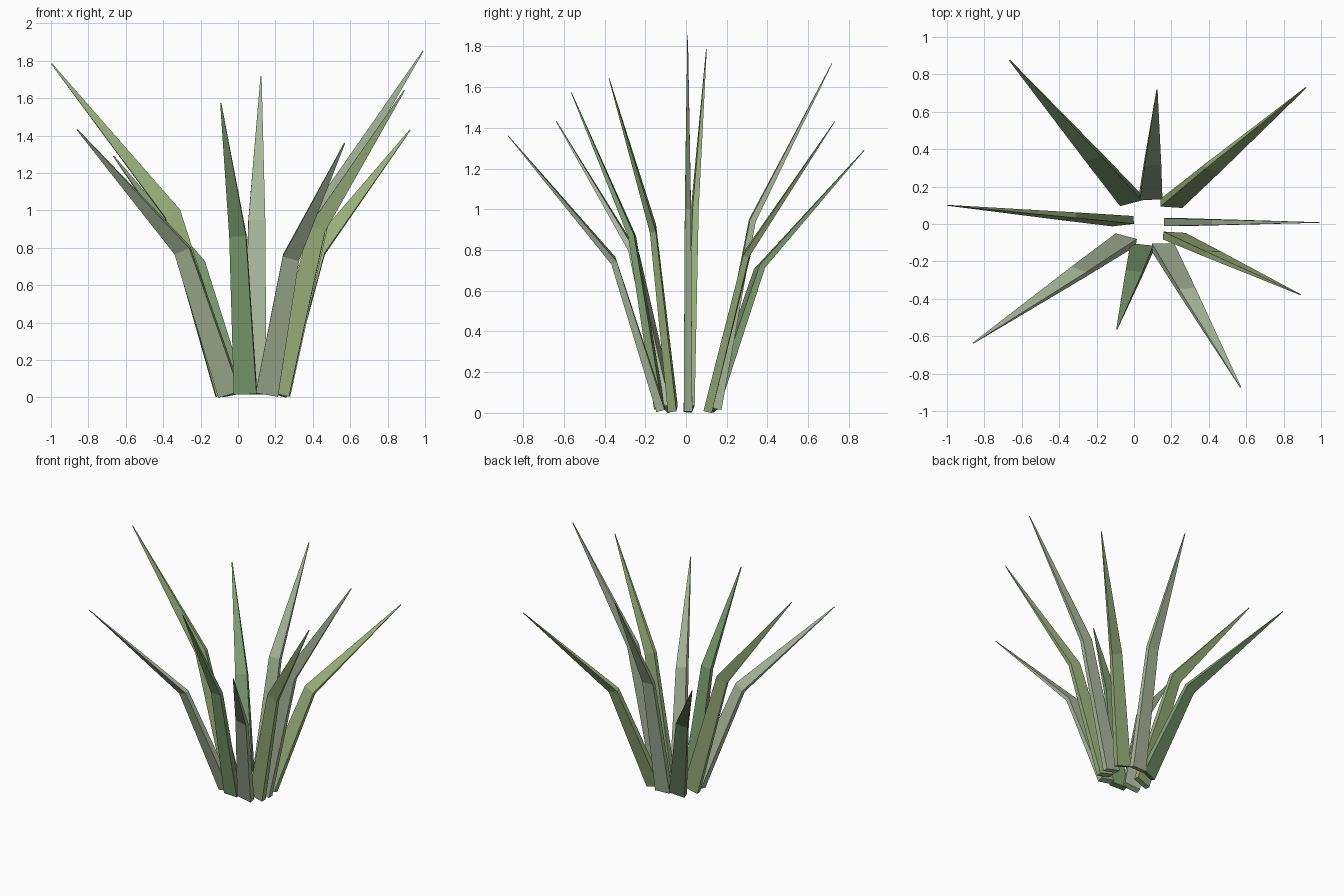
import bpy, bmesh
from math import cos, sin
from mathutils import Vector

if "Cube" in bpy.data.objects:
    bpy.data.objects.remove(bpy.data.objects["Cube"])

# Three leaf greens
GREENS = {
    "dark": (0.20, 0.33, 0.16, 1),
    "mid": (0.33, 0.44, 0.20, 1),
    "pale": (0.40, 0.48, 0.33, 1),
}
mats = {}
for key, col in GREENS.items():
    mats[key] = bpy.data.materials.new("leaf_" + key)
    mats[key].diffuse_color = col

# Rings: (width, thickness) at base, bend and tip
SIZES = [(0.122, 0.042), (0.09, 0.03), (0.006, 0.003)]


def blade(name, root, tip, twist, mat):
    """Tapered flat blade: box section swept through base, bend and tip."""
    p0 = Vector((root[0], root[1], 0.02))
    p2 = Vector(tip)
    p1 = p0.lerp(p2, 0.31)
    p1.z = p2.z * 0.55
    lower, upper = (p1 - p0).normalized(), (p2 - p1).normalized()
    tangents = [lower, (lower + upper).normalized(), upper]
    flat = Vector((cos(twist), sin(twist), 0))

    bm = bmesh.new()
    rings = []
    for p, t, (w, d) in zip((p0, p1, p2), tangents, SIZES):
        side = (flat - t * flat.dot(t)).normalized()
        depth = t.cross(side)
        rings.append([bm.verts.new(p + side * (sx * w / 2) + depth * (sy * d / 2))
                      for sx, sy in ((-1, -1), (1, -1), (1, 1), (-1, 1))])
    for a, b in zip(rings, rings[1:]):
        for i in range(4):
            j = (i + 1) % 4
            bm.faces.new((a[i], a[j], b[j], b[i]))
    bm.faces.new(rings[0][::-1])
    bm.faces.new(rings[-1])
    bmesh.ops.recalc_face_normals(bm, faces=bm.faces)

    me = bpy.data.meshes.new(name)
    bm.to_mesh(me)
    bm.free()
    me.materials.append(mats[mat])
    bpy.context.collection.objects.link(bpy.data.objects.new(name, me))


# Blades around the tuft: root xy, tip xyz, twist, green
BLADES = [
    ((-0.06, 0.015), (-0.997, 0.10, 1.785), 0.10, "mid"),
    ((-0.02, 0.13), (-0.665, 0.875, 1.29), 0.18, "dark"),
    ((0.09, 0.15), (0.123, 0.717, 1.717), 0.06, "pale"),
    ((0.20, 0.11), (0.92, 0.73, 1.43), 0.0, "mid"),
    ((0.22, 0.01), (0.99, 0.008, 1.853), 0.0, "pale"),
    ((0.215, -0.065), (0.89, -0.378, 1.643), -0.08, "mid"),
    ((0.155, -0.125), (0.57, -0.873, 1.36), -0.06, "pale"),
    ((0.04, -0.13), (-0.092, -0.563, 1.573), -0.10, "dark"),
    ((-0.045, -0.085), (-0.86, -0.637, 1.432), -0.18, "pale"),
]
for n, spec in enumerate(BLADES, 1):
    blade(f"grass_blade_{n}", *spec)

for m in bpy.data.materials:
    if m.users and not m.is_grease_pencil:
        m.use_nodes = True
        m.node_tree.nodes["Principled BSDF"].inputs["Base Color"].default_value = m.diffuse_color
